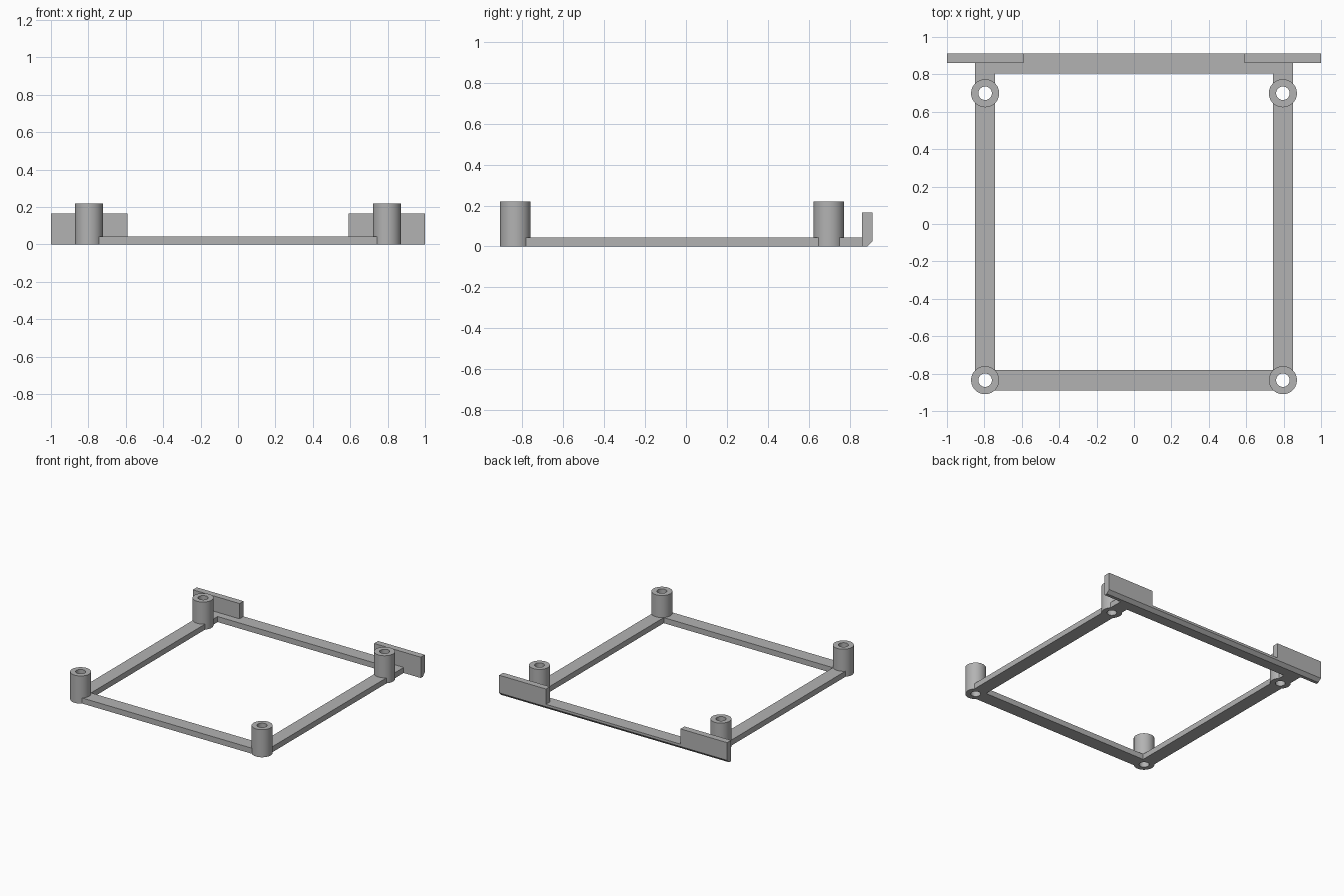
import bpy, bmesh, math

if "Cube" in bpy.data.objects:
    bpy.data.objects.remove(bpy.data.objects["Cube"], do_unlink=True)

POST_X, POST_R, HOLE_R, POST_H = 0.796, 0.075, 0.036, 0.219
POST_Y = {"front": -0.835, "back": 0.699}
RAIL_W, RAIL_H = 0.108, 0.044
LIP_FRONT, LIP_BACK, CHAMFER = 0.862, 0.912, 0.025
TAB_IN, TAB_OUT, TAB_H = 0.59, 1.0, 0.165
SIDES = 64

grey = bpy.data.materials.new("grey")
grey.use_nodes = True
grey.diffuse_color = (0.45, 0.45, 0.45, 1)
grey.node_tree.nodes["Principled BSDF"].inputs["Base Color"].default_value = (0.45, 0.45, 0.45, 1)


def finish(name, bm):
    bmesh.ops.recalc_face_normals(bm, faces=bm.faces)
    mesh = bpy.data.meshes.new(name)
    bm.to_mesh(mesh)
    bm.free()
    mesh.materials.append(grey)
    obj = bpy.data.objects.new(name, mesh)
    bpy.context.collection.objects.link(obj)
    return obj


def extrude_x(name, profile, x0, x1):
    """Extrude a (y, z) profile along x."""
    bm = bmesh.new()
    face = bm.faces.new([bm.verts.new((x0, y, z)) for y, z in profile])
    ext = bmesh.ops.extrude_face_region(bm, geom=[face])["geom"]
    verts = [v for v in ext if isinstance(v, bmesh.types.BMVert)]
    bmesh.ops.translate(bm, verts=verts, vec=(x1 - x0, 0, 0))
    return finish(name, bm)


def box(name, x0, x1, y0, y1, z0, z1):
    return extrude_x(name, [(y0, z0), (y1, z0), (y1, z1), (y0, z1)], x0, x1)


def tube(name, x, y):
    """Hollow post open right through."""
    bm = bmesh.new()
    rings = []
    for r, z in ((POST_R, 0), (POST_R, POST_H), (HOLE_R, POST_H), (HOLE_R, 0)):
        rings.append([bm.verts.new((x + r * math.cos(a), y + r * math.sin(a), z))
                      for a in (math.tau * i / SIDES for i in range(SIDES))])
    for k, ring in enumerate(rings):
        other = rings[(k + 1) % len(rings)]
        for i in range(SIDES):
            j = (i + 1) % SIDES
            bm.faces.new((ring[i], ring[j], other[j], other[i]))
    obj = finish(name, bm)
    bpy.ops.object.select_all(action='DESELECT')
    obj.select_set(True)
    bpy.context.view_layer.objects.active = obj
    bpy.ops.object.shade_smooth_by_angle(angle=math.radians(30))
    return obj


def cutter(name, x, y):
    """Solid cylinder that clears the rails from inside a post."""
    bpy.ops.mesh.primitive_cylinder_add(vertices=SIDES, radius=POST_R, depth=1, location=(x, y, 0))
    obj = bpy.context.object
    obj.name = name
    obj.hide_render = True
    obj.hide_viewport = True
    obj.display_type = 'WIRE'
    return obj


# Posts and their cutters
cutters = {}
for side, s in (("left", 1), ("right", -1)):
    for end, y in POST_Y.items():
        tube(f"{end}_{side}_post", s * POST_X, y)
        cutters[end, side] = cutter(f"{end}_{side}_cutter", s * POST_X, y)

# Frame rails
half = RAIL_W / 2
back_y = LIP_BACK - RAIL_W
front_rail = box("front_rail", -POST_X, POST_X,
                 POST_Y["front"] - half, POST_Y["front"] + half, 0, RAIL_H)
rails = [(front_rail, ("front", "left")), (front_rail, ("front", "right"))]
for side, s in (("left", 1), ("right", -1)):
    rail = box(f"{side}_rail", s * POST_X - half, s * POST_X + half,
               POST_Y["front"], back_y, 0, RAIL_H)
    rails += [(rail, ("front", side)), (rail, ("back", side))]
for rail, key in rails:
    mod = rail.modifiers.new("post_clearance", 'BOOLEAN')
    mod.operation = 'DIFFERENCE'
    mod.solver = 'EXACT'
    mod.object = cutters[key]
box("back_rail", -POST_X - half, POST_X + half, back_y, LIP_FRONT, 0, RAIL_H)


# Chamfered lip along the back, rising into a tab at each end
def lip_profile(top):
    return [(LIP_FRONT, 0), (LIP_BACK - CHAMFER, 0), (LIP_BACK, CHAMFER),
            (LIP_BACK, top), (LIP_FRONT, top)]


extrude_x("back_lip", lip_profile(RAIL_H), -TAB_IN, TAB_IN)
for side, s in (("left", 1), ("right", -1)):
    extrude_x(f"{side}_back_tab", lip_profile(TAB_H), s * TAB_IN, s * TAB_OUT)
